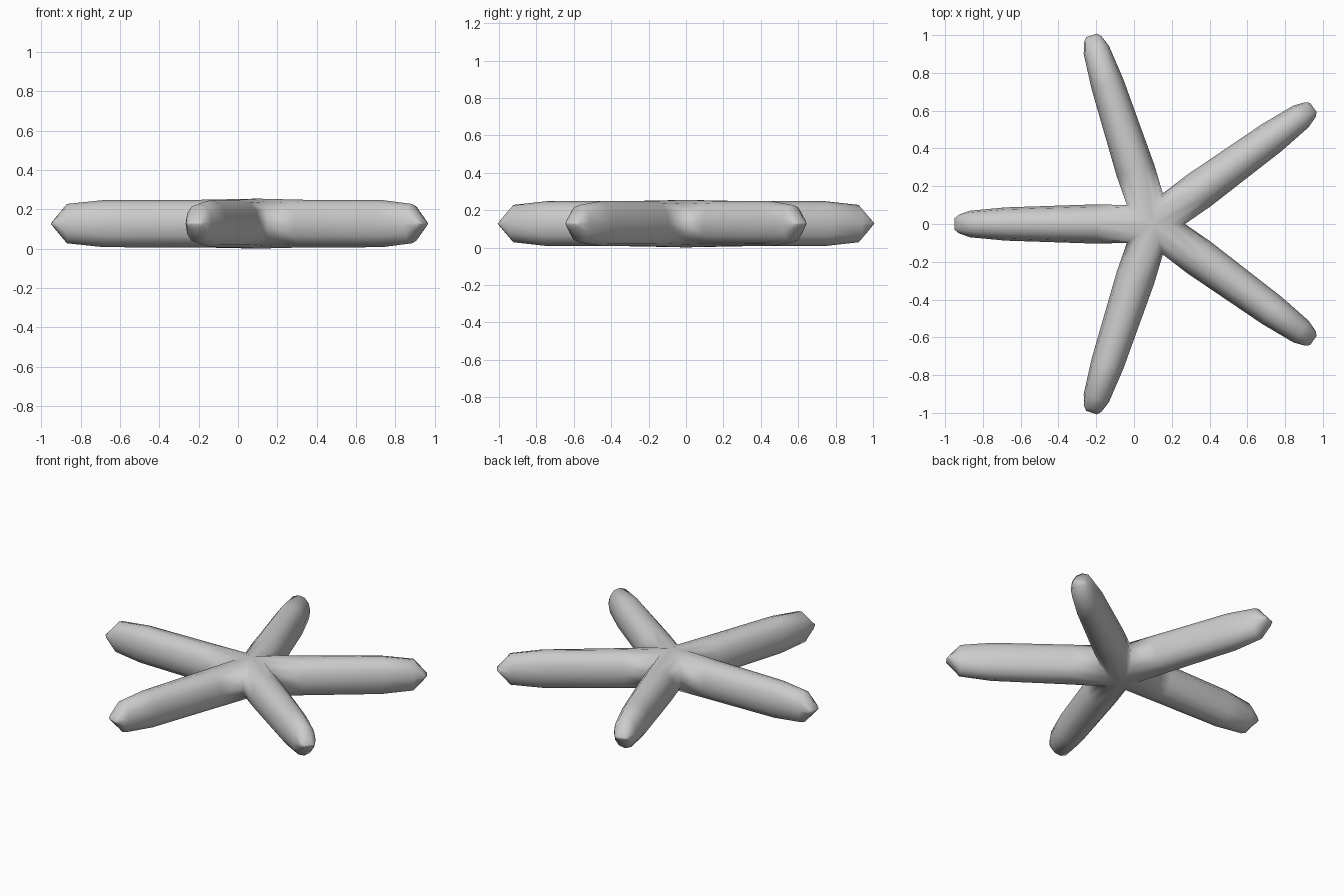
import bpy, bmesh, math

if "Cube" in bpy.data.objects:
    bpy.data.objects.remove(bpy.data.objects["Cube"])

CENTRE_X, MID_Z = 0.1, 0.128
SIDES, ARMS = 12, 5
HALF = math.pi / ARMS
# distance along arm, half width, half height
STATIONS = [(0.30, 0.104, 0.121), (0.78, 0.088, 0.120),
            (0.97, 0.070, 0.100), (1.03, 0.048, 0.028), (1.05, 0.030, 0.003)]


def section(w, h):
    """Slightly squared oval cross-section."""
    pts = []
    for i in range(SIDES):
        a = 2 * math.pi * i / SIDES
        c, s = math.cos(a), math.sin(a)
        pts.append((w * math.copysign(abs(c) ** 0.92, c) if abs(c) > 1e-6 else 0.0,
                    h * math.copysign(abs(s) ** 0.92, s) if abs(s) > 1e-6 else 0.0))
    return pts


bm = bmesh.new()
for k in range(ARMS):
    ang = HALF + 2 * HALF * k
    ca, sa = math.cos(ang), math.sin(ang)

    def vert(r, y, z):
        return bm.verts.new((CENTRE_X + r * ca - y * sa, r * sa + y * ca, MID_Z + z))

    # root ring is mitred against both neighbouring arms
    rings = [[vert(abs(y) / math.tan(HALF), y, z) for y, z in section(0.100, 0.127)]]
    for r, w, h in STATIONS:
        rings.append([vert(r, y, z) for y, z in section(w, h)])
    for a, b in zip(rings, rings[1:]):
        for i in range(SIDES):
            j = (i + 1) % SIDES
            bm.faces.new((a[i], a[j], b[j], b[i]))
    # blunt tip
    bm.faces.new(rings[-1])

# weld the arms into one body
bmesh.ops.remove_doubles(bm, verts=bm.verts, dist=0.0005)
bmesh.ops.recalc_face_normals(bm, faces=bm.faces)
for f in bm.faces:
    f.smooth = True
mesh = bpy.data.meshes.new("starfish_body")
bm.to_mesh(mesh)
bm.free()
body = bpy.data.objects.new("starfish_body", mesh)
bpy.context.collection.objects.link(body)
